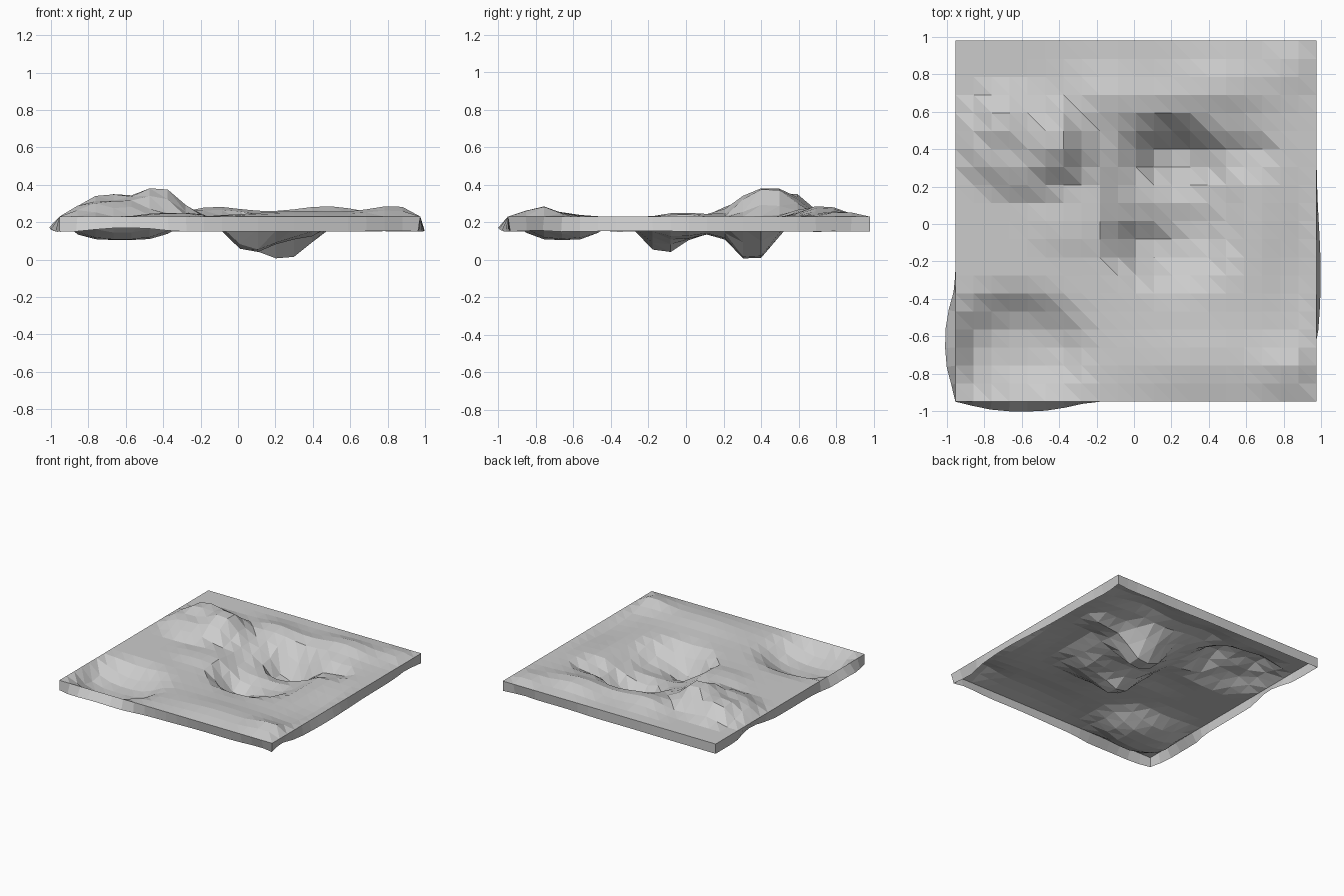
import bpy, bmesh, math

N = 20                       # grid cells per side
X0, X1, Y0, Y1 = -0.955, 0.975, -0.95, 0.98
BASE = 0.23                  # level of the flat border

# Landforms: centre x, centre y, radius x, radius y, height, edge sharpness
FORMS = [
    (-0.58, 0.43, 0.33, 0.25, 0.085, 6),    # main hill
    (-0.70, 0.58, 0.15, 0.12, 0.045, 4),    # west shoulder
    (-0.43, 0.44, 0.14, 0.15, 0.068, 4),    # summit
    (-0.15, 0.68, 0.18, 0.13, 0.045, 2),    # hill foot
    (0.20, 0.12, 0.33, 0.43, -0.090, 6),    # broad basin
    (0.23, 0.36, 0.19, 0.14, -0.138, 4),    # deep pit
    (0.05, -0.13, 0.16, 0.13, -0.072, 4),   # second pit
    (0.22, -0.12, 0.30, 0.20, -0.035, 4),   # south basin
    (-0.62, -0.66, 0.33, 0.25, -0.125, 4),  # corner hollow
    (0.48, 0.73, 0.24, 0.13, 0.060, 2),     # north ridge
    (0.08, 0.65, 0.22, 0.10, 0.025, 2),     # ridge saddle
    (0.84, -0.77, 0.18, 0.11, 0.055, 2),    # south-east ridge
    (0.35, -0.74, 0.38, 0.16, 0.030, 2),    # south ridge
    (0.87, -0.25, 0.16, 0.35, -0.030, 2),   # eastern dip
    (0.84, 0.84, 0.12, 0.12, 0.026, 2),     # north-east knoll
    (-0.32, 0.00, 0.22, 0.15, 0.020, 4),    # western rise
    (0.58, 0.38, 0.16, 0.10, -0.055, 4),    # basin arm, north-east
]


def height(x, y):
    z = BASE
    for cx, cy, rx, ry, h, p in FORMS:
        r = math.hypot((x - cx) / rx, (y - cy) / ry)
        z += h * math.exp(-r ** p)
    return z


# Terrain sheet: triangulated grid with a level border
bm = bmesh.new()
grid = []
for j in range(N + 1):
    row = []
    for i in range(N + 1):
        x = X0 + (X1 - X0) * i / N
        y = Y0 + (Y1 - Y0) * j / N
        border = i in (0, N) or j in (0, N)
        row.append(bm.verts.new((x, y, BASE if border else height(x, y))))
    grid.append(row)
for j in range(N):
    for i in range(N):
        a, b = grid[j][i], grid[j][i + 1]
        c, d = grid[j + 1][i + 1], grid[j + 1][i]
        bm.faces.new((a, b, d))
        bm.faces.new((b, c, d))
mesh = bpy.data.meshes.new("terrain_sheet")
bm.to_mesh(mesh)
bm.free()
terrain = bpy.data.objects.new("terrain_sheet", mesh)
bpy.context.collection.objects.link(terrain)

# Skirt: rim only, so the sheet stays hollow underneath
rim = terrain.modifiers.new("skirt", 'SOLIDIFY')
rim.thickness = 0.08
rim.offset = -1
rim.use_even_offset = True
rim.use_rim = True
rim.use_rim_only = True
